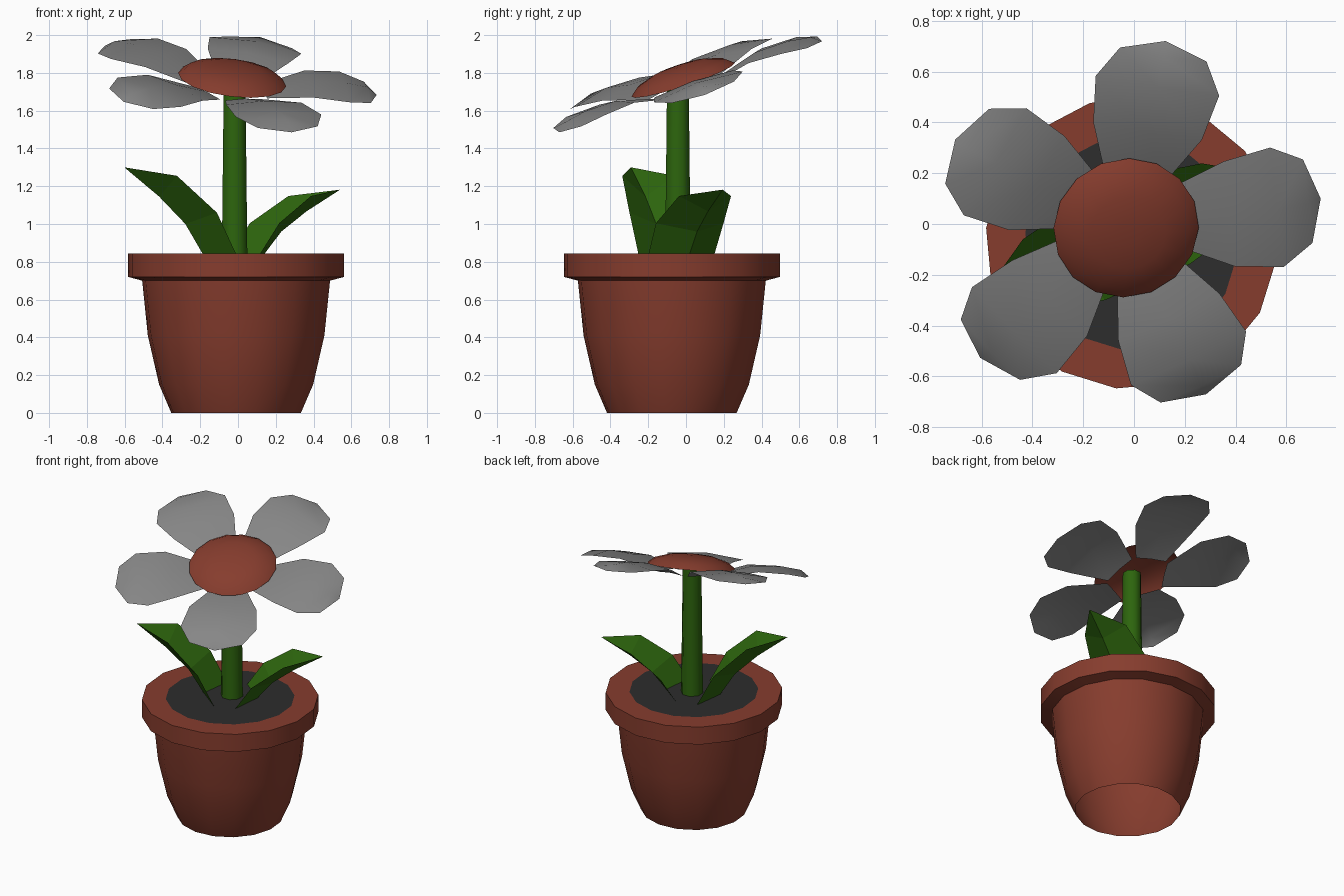
import bpy
import bmesh
import math
from mathutils import Matrix, Vector

cube = bpy.data.objects.get("Cube")
if cube:
    bpy.data.objects.remove(cube, do_unlink=True)


def make_material(name, rgb):
    mat = bpy.data.materials.new(name)
    mat.use_nodes = True
    color = (*rgb, 1)
    mat.diffuse_color = color
    mat.node_tree.nodes["Principled BSDF"].inputs["Base Color"].default_value = color
    return mat


terracotta = make_material("terracotta", (0.24, 0.046, 0.027))
soil_dark = make_material("dark soil", (0.026, 0.026, 0.026))
leaf_green = make_material("leaf green", (0.026, 0.13, 0.004))
petal_grey = make_material("petal grey", (0.24, 0.24, 0.24))


def finish(bm, name, mat, angle=None, matrix=None):
    if matrix:
        bm.transform(matrix)
    mesh = bpy.data.meshes.new(name)
    bm.to_mesh(mesh)
    bm.free()
    mesh.materials.append(mat)
    obj = bpy.data.objects.new(name, mesh)
    bpy.context.collection.objects.link(obj)
    if angle:
        bpy.ops.object.select_all(action='DESELECT')
        obj.select_set(True)
        bpy.context.view_layer.objects.active = obj
        bpy.ops.object.shade_smooth_by_angle(angle=math.radians(angle))
    return obj


def revolve(name, profile, sides, mat, turn=0, angle=35, matrix=None):
    """Spin a profile of (radius, height) around z, open below, capped on top."""
    bm = bmesh.new()
    rings = []
    for r, z in profile:
        ring = []
        for i in range(sides):
            a = math.radians(turn) + math.tau * i / sides
            ring.append(bm.verts.new((r * math.cos(a), r * math.sin(a), z)))
        rings.append(ring)
    for low, high in zip(rings, rings[1:]):
        for i in range(sides):
            j = (i + 1) % sides
            bm.faces.new((low[i], low[j], high[j], high[i]))
    bm.faces.new(rings[-1])
    return finish(bm, name, mat, angle, matrix)


# Pot with a flat rim and open bottom; the cap inside the rim is the soil
pot_profile = [(0.345, 0), (0.41, 0.15), (0.47, 0.41), (0.5, 0.7),
               (0.575, 0.72), (0.575, 0.845), (0.42, 0.845)]
pot = revolve("pot", pot_profile, 16, terracotta, turn=-6,
              matrix=Matrix.Translation((-0.01, -0.075, 0)))
pot.data.materials.append(soil_dark)
for face in pot.data.polygons:
    if len(face.vertices) > 4:
        face.material_index = 1

# Stem
revolve("stem", [(0.073, 0.83), (0.062, 1.76)], 8, leaf_green, turn=22.5, angle=50,
        matrix=Matrix.Translation((-0.018, -0.043, 0)))

# Tilted frame for the flower head
normal = Vector((0.128, -0.332, 1)).normalized()
side = Vector((1, 0, -0.128)).normalized()
up = normal.cross(side)
flower = Matrix((side, up, normal)).transposed().to_4x4()
flower.translation = (-0.032, -0.012, 1.755)

# Flower centre, a hollow dome resting on the petals
centre_profile = [(0.288, 0.01), (0.245, 0.045), (0.15, 0.075), (0.05, 0.085)]
revolve("flower_centre", centre_profile, 16, terracotta, matrix=flower, angle=40)

# Petals, arched sheets: (distance, half width, edge height)
petal_rows = [(0.18, 0.115, -0.04), (0.41, 0.22, 0.02),
              (0.6, 0.25, 0.02), (0.725, 0.175, 0.0)]
for k in range(5):
    bm = bmesh.new()
    rows = []
    for u, w, z in petal_rows:
        rows.append([bm.verts.new((u, v * w, z + 0.04 * u * (1 - v * v)))
                     for v in (-1, 0, 1)])
    for a, b in zip(rows, rows[1:]):
        for i in range(2):
            bm.faces.new((a[i], b[i], b[i + 1], a[i + 1]))
    tip = bm.verts.new((0.778, 0, -0.01))
    for i in range(2):
        bm.faces.new((rows[-1][i], tip, rows[-1][i + 1]))
    spin = Matrix.Rotation(math.radians(8.5 + 72 * k), 4, 'Z')
    finish(bm, f"petal_{k + 1}", petal_grey, 40, flower @ spin)

# Leaves, folded along a keel:
# (edge distance, edge height, half width, keel distance, keel height)
leaf_rows = [(0.06, -0.02, 0.19, 0.17, -0.02),
             (0.18, 0.215, 0.195, 0.28, 0.155),
             (0.39, 0.41, 0.15, 0.43, 0.3)]
for name, heading, length, height in (("right_leaf", 202.5, 1, 1),
                                      ("left_leaf", 23.5, 0.97, 0.74)):
    bm = bmesh.new()
    rows = []
    for te, ze, w, tk, zk in leaf_rows:
        rows.append([bm.verts.new(p) for p in
                     ((te, -w, ze), (tk, 0, zk), (te, w, ze))])
    for a, b in zip(rows, rows[1:]):
        for i in range(2):
            bm.faces.new((a[i], a[i + 1], b[i + 1], b[i]))
    tip = bm.verts.new((0.63, 0, 0.455))
    for i in range(2):
        bm.faces.new((rows[-1][i], rows[-1][i + 1], tip))
    place = (Matrix.Translation((-0.02, -0.05, 0.845))
             @ Matrix.Rotation(math.radians(heading), 4, 'Z')
             @ Matrix.Diagonal((length, 1, height, 1)))
    finish(bm, name, leaf_green, matrix=place)
